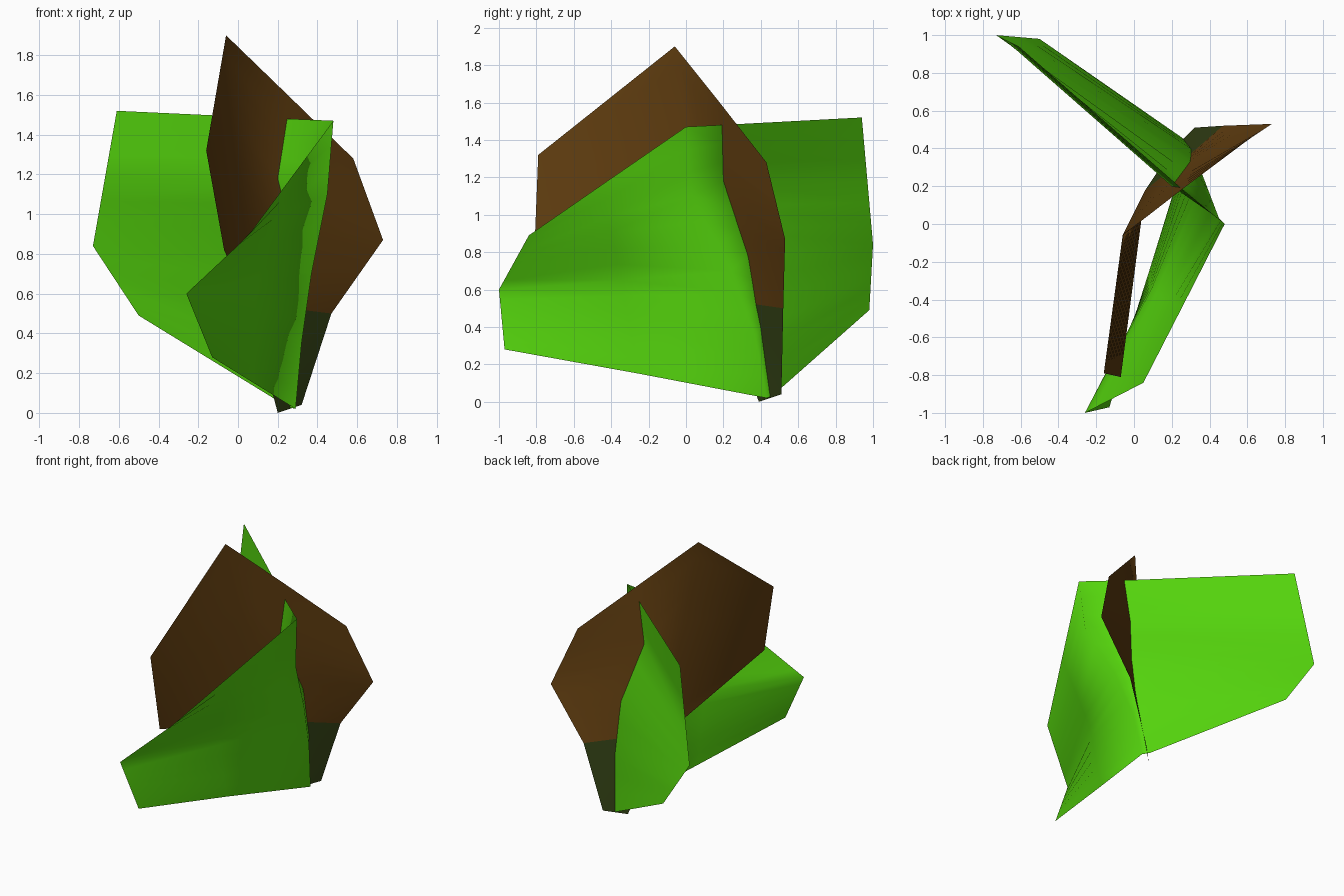
import bpy
import bmesh
import math
from mathutils import Vector

default_cube = bpy.data.objects.get("Cube")
if default_cube:
    bpy.data.objects.remove(default_cube, do_unlink=True)

ROWS = 12  # vertical divisions of each leaf


def make_material(name, colour):
    material = bpy.data.materials.new(name)
    material.use_nodes = True
    rgba = (*colour, 1)
    material.diffuse_color = rgba
    for node in material.node_tree.nodes:
        if node.type == "BSDF_PRINCIPLED":
            node.inputs["Base Color"].default_value = rgba
            node.inputs["Roughness"].default_value = 0.8
    return material


def sample(column, fraction):
    """Point at a fraction of the way down a column of control points."""
    position = fraction * (len(column) - 1)
    index = min(int(position), len(column) - 2)
    start, end = Vector(column[index]), Vector(column[index + 1])
    return start.lerp(end, position - index)


def make_leaf(name, columns, material):
    """Loft a thin sheet across columns, each listed from top to bottom."""
    mesh = bpy.data.meshes.new(name)
    bm = bmesh.new()
    grid = []
    for column in columns:
        grid.append([bm.verts.new(sample(column, row / ROWS)) for row in range(ROWS + 1)])
    for left, right in zip(grid, grid[1:]):
        for row in range(ROWS):
            bm.faces.new((left[row], left[row + 1], right[row + 1], right[row]))
    bmesh.ops.recalc_face_normals(bm, faces=bm.faces[:])
    bm.to_mesh(mesh)
    bm.free()
    mesh.materials.append(material)
    leaf = bpy.data.objects.new(name, mesh)
    bpy.context.collection.objects.link(leaf)
    bpy.ops.object.select_all(action="DESELECT")
    leaf.select_set(True)
    bpy.context.view_layer.objects.active = leaf
    bpy.ops.object.shade_smooth_by_angle(angle=math.radians(130))
    return leaf


green = make_material("leaf green", (0.09, 0.66, 0.004))
brown = make_material("withered brown", (0.118, 0.047, 0.005))
olive = make_material("dark olive", (0.031, 0.05, 0.007))

# Green leaf: front wing with a hollow tip, ridge, stem line and broad back wing
front_tip = [(0.05, -0.84, 0.89), (-0.26, -1, 0.6), (-0.13, -0.97, 0.28)]
front_middle = [(0.25, -0.45, 1.16), (0.09, -0.35, 0.65), (0.08, -0.25, 0.15)]
ridge = [(0.48, 0, 1.47), (0.45, 0.03, 1.1), (0.37, 0.24, 0.7), (0.32, 0.37, 0.35), (0.29, 0.43, 0.02)]
stem = [(0.25, 0.19, 1.48), (0.2, 0.2, 1.18), (0.3, 0.33, 0.78), (0.3, 0.4, 0.4), (0.25, 0.46, 0.03)]
back_edge = [(-0.61, 0.94, 1.52), (-0.73, 1, 0.84), (-0.5, 0.98, 0.49)]
make_leaf("green_leaf", [front_tip, front_middle, ridge, stem, back_edge], green)

# Withered leaf: front wing, fold, stem line and back wing
fold_foot = (0.06, 0.18, 0.53)
stem_foot = (0.31, 0.38, 0.52)
wing_foot = (0.47, 0.52, 0.5)
front_wing = [(-0.16, -0.79, 1.32), (-0.07, -0.81, 0.82)]
fold = [(-0.06, -0.06, 1.9), fold_foot]
middle = [(0.25, 0.18, 1.6), (0.2, 0.2, 1.18), (0.3, 0.34, 0.74), stem_foot]
back_wing = [(0.58, 0.43, 1.28), (0.73, 0.53, 0.87), wing_foot]
make_leaf("withered_leaf", [front_wing, fold, middle, back_wing], brown)

# Olive foot under the withered leaf
foot_inner = [fold_foot, (0.2, 0.39, 0)]
foot_middle = [stem_foot, (0.26, 0.45, 0.02)]
foot_outer = [wing_foot, (0.32, 0.51, 0.04)]
make_leaf("withered_leaf_foot", [foot_inner, foot_middle, foot_outer], olive)
